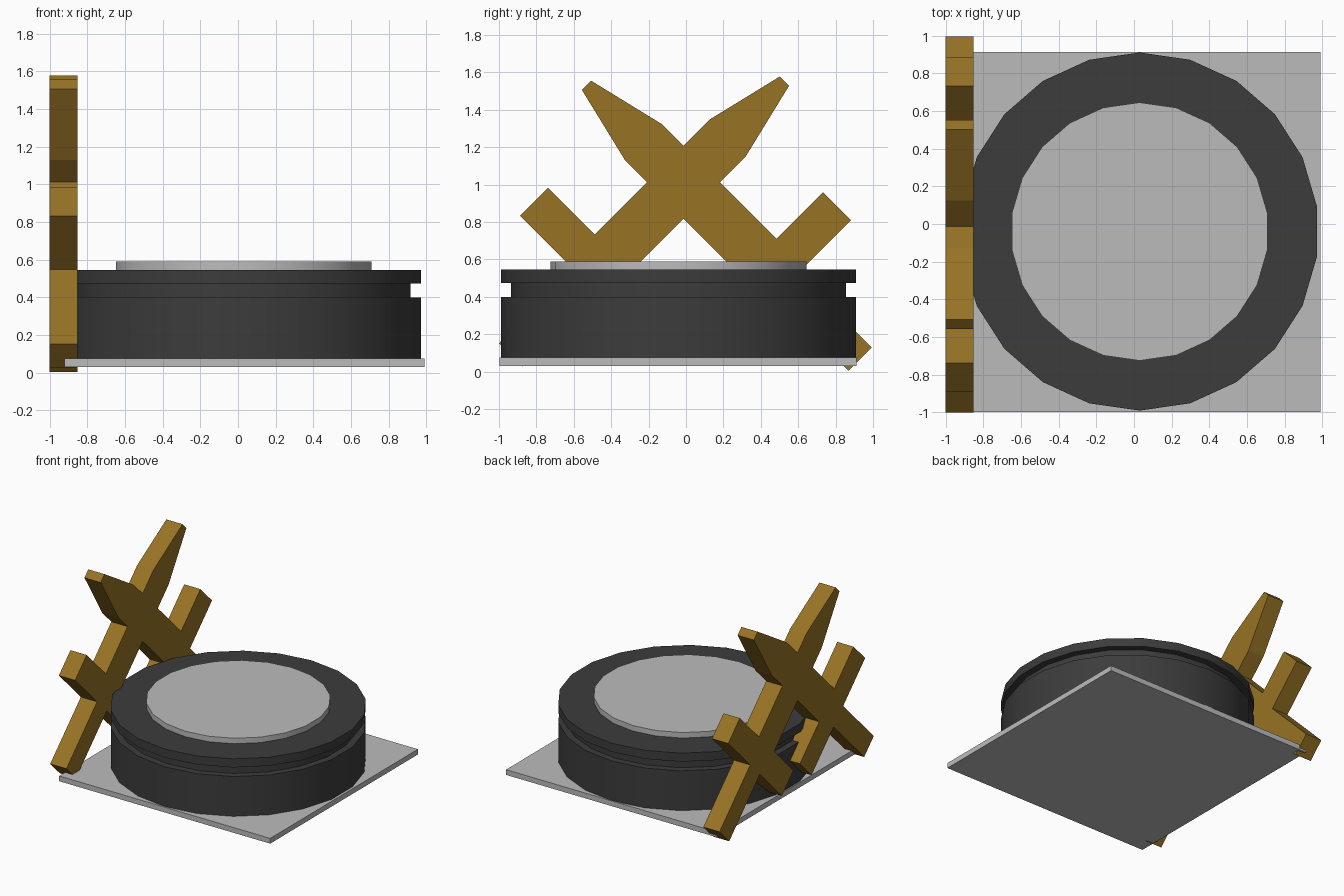
import bpy
import bmesh
import math
from mathutils import Vector

cube = bpy.data.objects.get("Cube")
if cube:
    bpy.data.objects.remove(cube, do_unlink=True)


def material(name, color):
    mat = bpy.data.materials.new(name)
    mat.use_nodes = True
    mat.diffuse_color = (*color, 1)
    mat.node_tree.nodes["Principled BSDF"].inputs["Base Color"].default_value = (*color, 1)
    return mat


GOLD = material("aged gold", (0.31, 0.17, 0.018))
DARK = material("charcoal", (0.045, 0.045, 0.045))
GREY = material("light grey", (0.5, 0.5, 0.5))


def finish(name, bm, mat, smooth=False):
    bmesh.ops.recalc_face_normals(bm, faces=bm.faces)
    mesh = bpy.data.meshes.new(name)
    bm.to_mesh(mesh)
    bm.free()
    mesh.materials.append(mat)
    obj = bpy.data.objects.new(name, mesh)
    bpy.context.collection.objects.link(obj)
    if smooth:
        bpy.ops.object.select_all(action="DESELECT")
        obj.select_set(True)
        bpy.context.view_layer.objects.active = obj
        bpy.ops.object.shade_smooth_by_angle(angle=math.radians(30))
    return obj


SIDES = 22
CENTER = Vector((0.03, -0.04))


def turned(name, profile, mat):
    """Stack of capped rings from (radius, height) pairs, one corner facing +y."""
    bm = bmesh.new()
    rings = []
    for r, z in profile:
        angles = [math.pi / 2 + math.tau * i / SIDES for i in range(SIDES)]
        rings.append([bm.verts.new((CENTER.x + r * math.cos(a),
                                    CENTER.y + r * math.sin(a), z)) for a in angles])
    for low, high in zip(rings, rings[1:]):
        for i in range(SIDES):
            j = (i + 1) % SIDES
            bm.faces.new((low[i], low[j], high[j], high[i]))
    bm.faces.new(rings[0][::-1])
    bm.faces.new(rings[-1])
    return finish(name, bm, mat, smooth=True)


# Square base plate
bm = bmesh.new()
bmesh.ops.create_cube(bm, size=1)
for v in bm.verts:
    v.co = v.co * Vector((1.91, 1.91, 0.043)) + Vector((0.035, -0.043, 0.053))
finish("base_plate", bm, GREY)

# Round body with a groove below the rim, and a raised disc on top
turned("round_body", [(0.95, 0.07), (0.95, 0.4), (0.895, 0.4), (0.895, 0.475),
                      (0.95, 0.475), (0.95, 0.545)], DARK)
turned("top_disc", [(0.685, 0.54), (0.685, 0.59)], GREY)

# Half outline of a sword: distance from pommel, half width
SWORD = [(0, 0.088), (0.56, 0.088), (0.56, 0.49), (0.772, 0.49),
         (0.772, 0.138), (1.64, 0.138), (2.07, 0.035)]


def sword(name, pommel_y, pommel_z, side):
    """Flat sword leaning at 45 degrees, pointing towards side * y."""
    along = Vector((0, side, 1)).normalized()
    across = Vector((0, -side, 1)).normalized()
    start = Vector((-1, pommel_y, pommel_z))
    outline = SWORD + [(t, -w) for t, w in reversed(SWORD)]
    bm = bmesh.new()
    face = bm.faces.new([bm.verts.new(start + along * t + across * w) for t, w in outline])
    extruded = bmesh.ops.extrude_face_region(bm, geom=[face], use_keep_orig=True)
    moved = [g for g in extruded["geom"] if isinstance(g, bmesh.types.BMVert)]
    bmesh.ops.translate(bm, verts=moved, vec=(0.147, 0, 0))
    return finish(name, bm, GOLD)


# Pair of crossed swords
sword("back_pointing_sword", -0.937, 0.09, 1)
sword("front_pointing_sword", 0.932, 0.067, -1)
